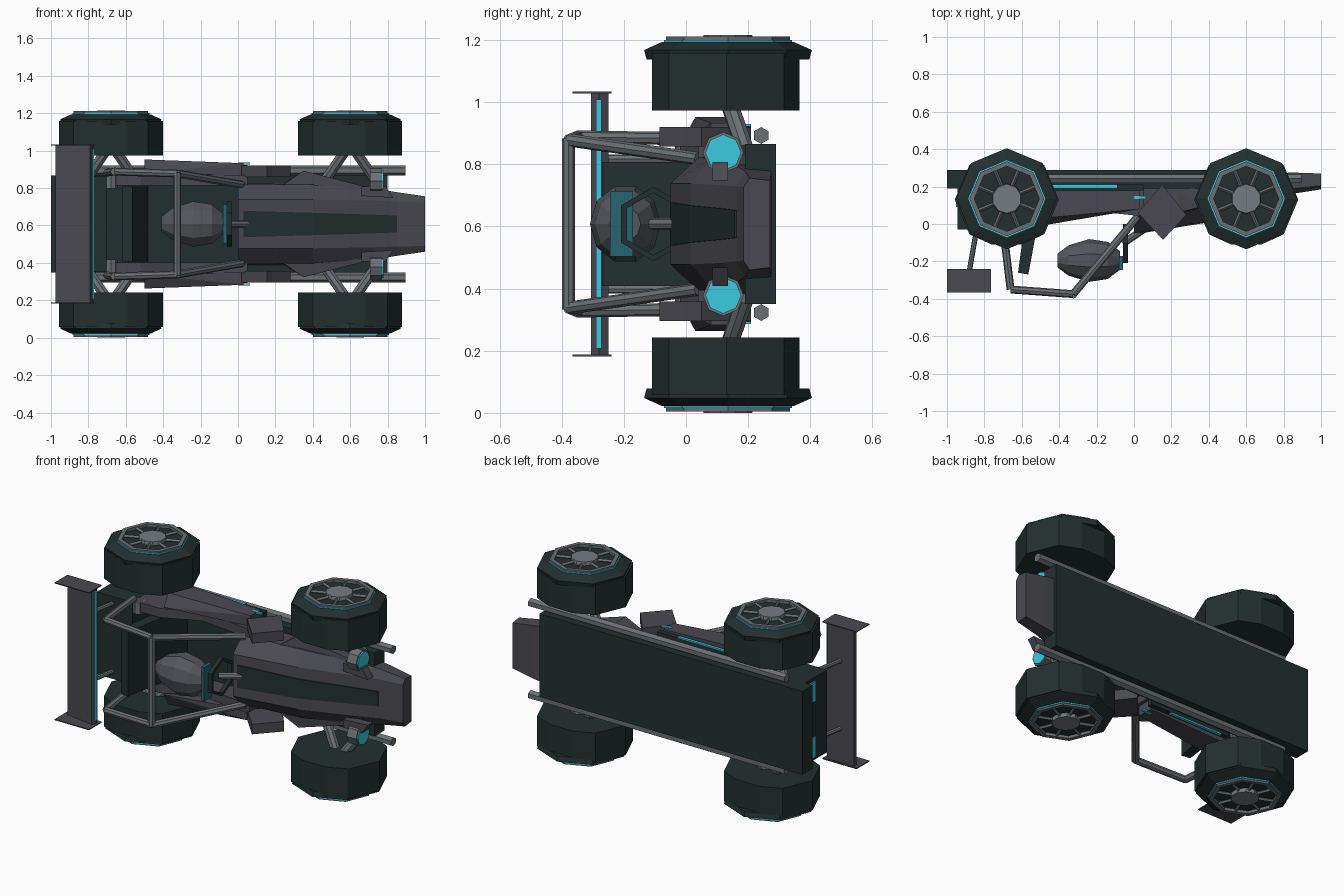
import bpy, bmesh, math
from mathutils import Vector, Matrix

if "Cube" in bpy.data.objects:
    bpy.data.objects.remove(bpy.data.objects["Cube"])

# The buggy lies on its side: length on x, its roof faces -y, its width runs along z.
MID = 0.608


def mat(name, rgb):
    m = bpy.data.materials.new(name)
    m.diffuse_color = (*rgb, 1)
    m.use_nodes = True
    m.node_tree.nodes["Principled BSDF"].inputs["Base Color"].default_value = m.diffuse_color
    return m


BODY = mat("body grey", (0.066, 0.066, 0.081))
DARK = mat("dark rubber", (0.017, 0.028, 0.028))
TUBE = mat("tube grey", (0.145, 0.162, 0.175))
CYAN = mat("cyan light", (0.042, 0.60, 0.75))
TEAL = mat("teal glass", (0.02, 0.13, 0.17))
HUB = mat("hub grey", (0.18, 0.20, 0.22))
HELM = mat("helmet grey", (0.09, 0.094, 0.108))


def finish(name, bm, m):
    bmesh.ops.recalc_face_normals(bm, faces=bm.faces[:])
    me = bpy.data.meshes.new(name)
    bm.to_mesh(me)
    bm.free()
    me.materials.append(m)
    ob = bpy.data.objects.new(name, me)
    bpy.context.collection.objects.link(ob)
    return ob


def P(x, y, w):
    return Vector((x, y, MID + w))


def hull(name, pts, m):
    bm = bmesh.new()
    for p in pts:
        bm.verts.new(P(*p))
    bmesh.ops.convex_hull(bm, input=bm.verts[:])
    return finish(name, bm, m)


def box(name, x0, x1, y0, y1, w0, w1, m):
    return hull(name, [(x, y, w) for x in (x0, x1) for y in (y0, y1) for w in (w0, w1)], m)


def prism(name, prof, w0, w1, m):
    """Side profile in x, y pushed through the width."""
    bm = bmesh.new()
    a = [bm.verts.new(P(x, y, w0)) for x, y in prof]
    b = [bm.verts.new(P(x, y, w1)) for x, y in prof]
    bm.faces.new(a)
    bm.faces.new(b)
    for i in range(len(prof)):
        j = (i + 1) % len(prof)
        bm.faces.new((a[i], a[j], b[j], b[i]))
    return finish(name, bm, m)


def tube(name, pts, r, m, sides=8, r2=None):
    bm = bmesh.new()
    for p, q in zip(pts, pts[1:]):
        p, q = P(*p), P(*q)
        d = q - p
        turn = Matrix.Identity(4)
        if d.xy.length > 1e-5:
            turn = d.to_track_quat('Z', 'Y').to_matrix().to_4x4()
        elif d.z < 0:
            turn = Matrix.Rotation(math.pi, 4, 'X')
        bmesh.ops.create_cone(bm, cap_ends=True, segments=sides, radius1=r,
                              radius2=r if r2 is None else r2, depth=d.length,
                              matrix=Matrix.Translation((p + q) / 2) @ turn)
    return finish(name, bm, m)


def ring(name, c, axis, r_out, r_in, thick, n, m):
    bm = bmesh.new()
    rows = []
    for i in range(n):
        t = 2 * math.pi * i / n
        rows.append([bm.verts.new((r * math.cos(t), r * math.sin(t), h)) for r, h in
                     ((r_out, -thick / 2), (r_out, thick / 2), (r_in, thick / 2), (r_in, -thick / 2))])
    for i in range(n):
        a, b = rows[i], rows[(i + 1) % n]
        for k in range(4):
            bm.faces.new((a[k], b[k], b[(k + 1) % 4], a[(k + 1) % 4]))
    turn = Matrix.Rotation(math.pi / 2, 4, 'Y') if axis == 'x' else Matrix.Identity(4)
    bm.transform(Matrix.Translation(P(*c)) @ turn)
    return finish(name, bm, m)


# floor slab
box("floor", -1.0, 0.8, 0.19, 0.29, -0.258, 0.258, DARK)

# nose, lofted from six-sided sections: x, (half width, y) for top, middle, bottom
secs = [(0.0, (0.13, -0.05), (0.215, 0.04), (0.22, 0.20)),
        (0.40, (0.13, 0.015), (0.21, 0.08), (0.22, 0.24)),
        (0.72, (0.125, 0.12), (0.19, 0.16), (0.18, 0.27)),
        (0.85, (0.12, 0.162), (0.17, 0.19), (0.165, 0.275)),
        (1.0, (0.118, 0.185), (0.148, 0.205), (0.14, 0.27))]
bm = bmesh.new()
rows = [[bm.verts.new(P(x, y, w * s)) for s, part in ((1, ps), (-1, ps[::-1])) for w, y in part]
        for x, *ps in secs]
bm.faces.new(rows[0])
bm.faces.new(rows[-1])
for a, b in zip(rows, rows[1:]):
    for k in range(6):
        bm.faces.new((a[k], a[(k + 1) % 6], b[(k + 1) % 6], b[k]))
finish("nose", bm, BODY)

# dark stripe down the nose
strip = [(0.03, -0.045, 0.07), (0.40, 0.015, 0.06), (0.72, 0.12, 0.05), (0.85, 0.162, 0.045)]
for a, b in zip(strip, strip[1:]):
    hull("nose_stripe", [(x, y + d, w * s) for x, y, w in (a, b) for d in (-0.006, 0.002) for s in (1, -1)], DARK)

# rear engine block and seat back
box("engine_block", -0.945, -0.70, -0.03, 0.19, -0.255, 0.255, DARK)
prism("seat_back", [(-0.62, -0.26), (-0.565, -0.27), (-0.48, 0.19), (-0.56, 0.19)], -0.20, 0.20, DARK)

# driver helmet: rings of ten points along x, flat at the visor end
hull("helmet", [(x, -0.195 + 0.9 * r * math.cos(k * math.pi / 5), r * math.sin(k * math.pi / 5))
                for x, r in ((-0.41, 0.04), (-0.35, 0.09), (-0.24, 0.127), (-0.14, 0.11), (-0.075, 0.055))
                for k in range(10)], HELM)
box("visor", -0.08, -0.06, -0.245, -0.17, -0.105, 0.105, TEAL)
box("visor_stripe", -0.06, -0.054, -0.205, -0.19, -0.055, 0.055, CYAN)

# steering wheel and column
ring("steering_wheel", (-0.045, -0.105, 0), 'x', 0.12, 0.10, 0.025, 6, DARK)
tube("steering_column", [(-0.06, -0.105, 0), (0.05, -0.03, 0)], 0.02, TUBE)

# rear wing
prism("wing", [(-0.975, -0.25), (-0.975, -0.275), (-0.79, -0.305), (-0.775, -0.28), (-0.79, -0.25)],
      -0.42, 0.42, BODY)
box("wing_light", -0.778, -0.77, -0.29, -0.272, -0.40, 0.40, CYAN)

# roll cage crossbar
tube("cage_crossbar", [(-0.325, -0.378, -0.275), (-0.325, -0.378, 0.275)], 0.021, TUBE)

# tyre tread profile: eight sides with flattened top and bottom
tread = [(0.278, 0), (0.2, 0.185), (0.08, 0.235), (-0.08, 0.235), (-0.2, 0.185),
         (-0.278, 0), (-0.2, -0.185), (-0.08, -0.24), (0.08, -0.24), (0.2, -0.185)]

for s in (1, -1):
    # wing end plates, struts and tail lights
    box("wing_end_plate", -1.0, -0.765, -0.365, -0.24, s * 0.42, s * 0.426, BODY)
    tube("wing_strut", [(-0.88, -0.25, s * 0.21), (-0.84, -0.02, s * 0.21)], 0.014, TUBE)
    box("tail_light", -0.953, -0.945, 0.09, 0.15, s * 0.11, s * 0.235, CYAN)

    # roll cage side
    tube("cage_side", [(0.02, 0.04, s * 0.21), (-0.325, -0.375, s * 0.27), (-0.66, -0.35, s * 0.28),
                       (-0.70, -0.02, s * 0.275)], 0.021, TUBE)

    # cockpit side wall and side pod
    prism("cockpit_wall", [(-0.70, 0.19), (0.05, 0.19), (0.05, 0.04), (-0.30, 0.08), (-0.52, -0.02), (-0.70, -0.02)],
          s * 0.205, s * 0.262, BODY)
    hull("side_pod", [(-0.50, -0.01, s * 0.27), (-0.50, 0.03, s * 0.345), (-0.50, 0.18, s * 0.345),
                      (-0.50, 0.18, s * 0.25), (0.03, 0.08, s * 0.26), (0.03, 0.08, s * 0.325),
                      (0.03, 0.18, s * 0.325), (0.03, 0.18, s * 0.25)], BODY)
    box("pod_skirt", -0.50, 0.05, 0.18, 0.21, s * 0.25, s * 0.315, DARK)
    box("pod_light", -0.45, -0.09, 0.192, 0.21, s * 0.315, s * 0.322, CYAN)
    box("mirror_light", 0.0, 0.065, 0.135, 0.15, s * 0.318, s * 0.328, CYAN)
    # tilted side box
    prism("side_box", [(0.15, 0.21), (0.28, 0.05), (0.155, -0.085), (0.02, 0.06)], s * 0.25, s * 0.312, BODY)

    # triangular fairing and headlight
    hull("front_fairing", [(0.2, 0.05, s * 0.18), (0.35, 0.09, s * 0.285), (0.72, 0.15, s * 0.19),
                           (0.2, 0.19, s * 0.19), (0.35, 0.19, s * 0.28), (0.72, 0.20, s * 0.19)], BODY)
    tube("headlight", [(0.705, 0.12, s * 0.23), (0.77, 0.12, s * 0.23)], 0.066, TUBE)
    tube("headlight_lens", [(0.77, 0.12, s * 0.23), (0.777, 0.12, s * 0.23)], 0.058, CYAN)
    hull("headlight_bracket", [(x, y, s * w) for x, w in ((0.66, 0.15), (0.83, 0.14), (0.66, 0.2), (0.79, 0.2))
                               for y in (0.085, 0.135)], BODY)

    # long side rail under the body
    tube("side_rail", [(-0.86, 0.242, s * 0.285), (0.895, 0.242, s * 0.285)], 0.027, TUBE, 6)

    for x in (-0.68, 0.60):
        # suspension arms and rear damper
        for dx in (-0.13, 0.13):
            tube("suspension_arm", [(x + dx, 0.19, s * 0.24), (x + dx * 0.15, 0.135, s * 0.40)], 0.029, TUBE)
        if x < 0:
            tube("damper", [(x, 0.0, s * 0.19), (x, 0.0, s * 0.262)], 0.036, TUBE)

        # tyre: flattened tread, wider eight-sided shoulder
        cy = 0.135
        prism("tyre_tread", [(x + px, cy - 0.005 + py) for px, py in tread], s * 0.365, s * 0.55, DARK)
        tube("tyre_shoulder", [(x, cy, s * 0.53), (x, cy, s * 0.56)], 0.262, DARK, 8, 0.27)
        tube("tyre_wall", [(x, cy, s * 0.56), (x, cy, s * 0.586)], 0.27, DARK, 8, 0.212)
        # rim: cyan band, grey ring, spokes and hub
        ring("rim_band", (x, cy, s * 0.587), 'z', 0.206, 0.190, 0.012, 8, CYAN)
        ring("rim", (x, cy, s * 0.592), 'z', 0.2, 0.174, 0.022, 8, TUBE)
        for k in range(8):
            t = (k + 0.5) * math.pi / 4
            c, n = math.cos(t), math.sin(t)
            tube("spoke", [(x + 0.06 * c, cy + 0.06 * n, s * 0.592), (x + 0.17 * c, cy + 0.17 * n, s * 0.592)],
                 0.010, TUBE, 4)
        tube("hub", [(x, cy, s * 0.58), (x, cy, s * 0.608)], 0.082, HUB, 10, 0.078)
